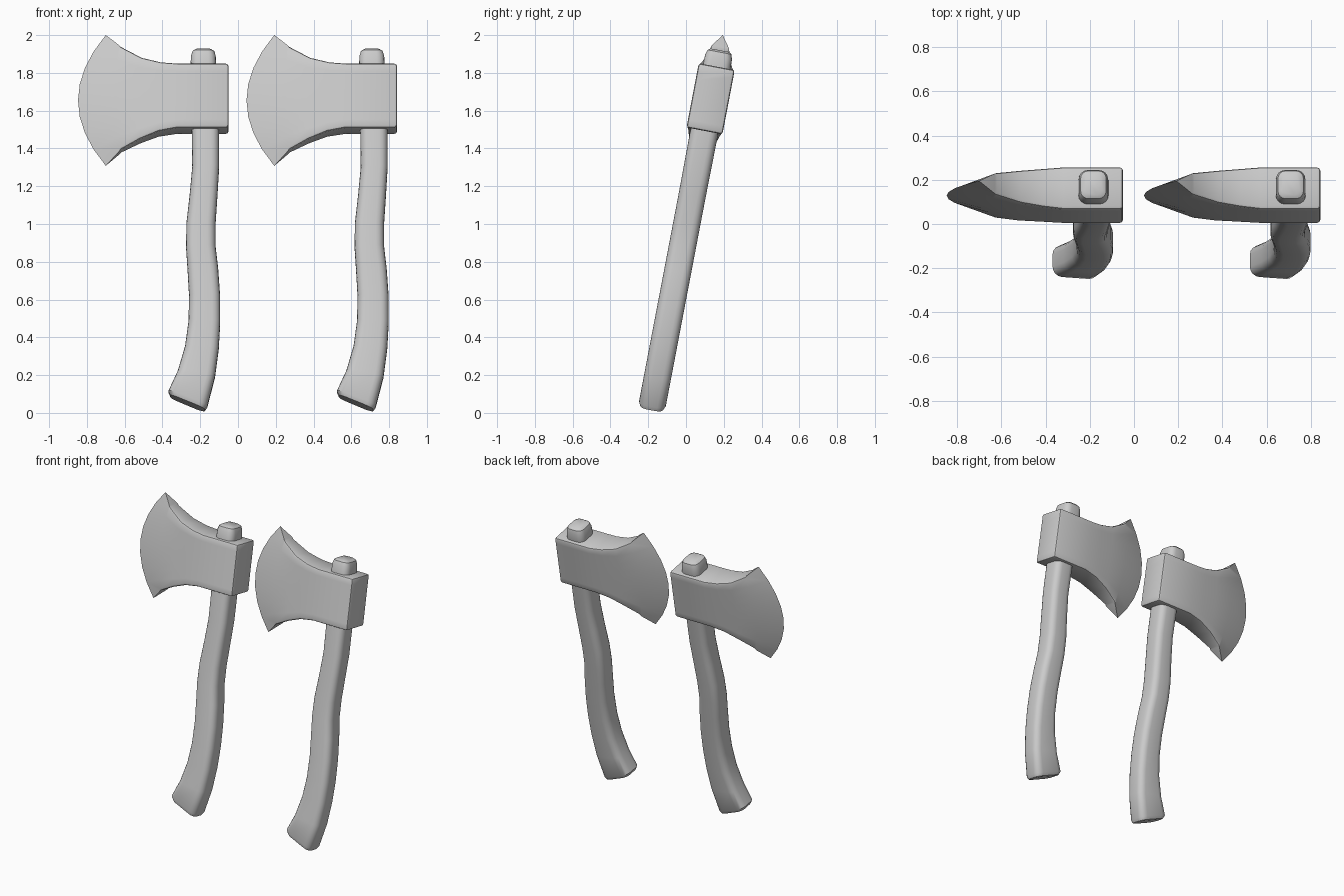
import bpy, bmesh, math

if "Cube" in bpy.data.objects:
    bpy.data.objects.remove(bpy.data.objects["Cube"])

TILT = math.radians(10.8)   # both axes lean back
BASE_Y = -0.187
SPACING = 0.892


def loft(name, rings, caps):
    """Skin a list of equal-length rings; caps lists the ring indices to close."""
    bm = bmesh.new()
    vr = [[bm.verts.new((x, y, z / math.cos(TILT))) for x, y, z in r] for r in rings]
    n = len(rings[0])
    for a, b in zip(vr, vr[1:]):
        for i in range(n):
            bm.faces.new((a[i], a[(i + 1) % n], b[(i + 1) % n], b[i]))
    for c in caps:
        bm.faces.new(vr[c])
    bmesh.ops.remove_doubles(bm, verts=bm.verts, dist=1e-5)
    bmesh.ops.dissolve_degenerate(bm, edges=bm.edges, dist=1e-5)
    bmesh.ops.recalc_face_normals(bm, faces=bm.faces)
    return bm


def finish(name, bm):
    me = bpy.data.meshes.new(name)
    bm.to_mesh(me)
    bm.free()
    for side, dx in (("left", 0), ("right", SPACING)):
        ob = bpy.data.objects.new(f"{side}_{name}", me)
        bpy.context.collection.objects.link(ob)
        ob.location = (dx, BASE_Y, 0)
        ob.rotation_euler = (-TILT, 0, 0)
    bpy.ops.object.select_all(action='DESELECT')
    ob.select_set(True)
    bpy.context.view_layer.objects.active = ob
    bpy.ops.object.shade_smooth_by_angle(angle=math.radians(35))


# Axe head: columns of (x top, z top, x bottom, z bottom, half thickness, bulge)
columns = [
    (-0.05, 1.833, -0.05, 1.493, 0.097, 0),
    (-0.32, 1.833, -0.32, 1.493, 0.097, 0),
    (-0.41, 1.842, -0.42, 1.476, 0.088, 0),
    (-0.51, 1.868, -0.52, 1.437, 0.075, 0.01),
    (-0.62, 1.930, -0.62, 1.385, 0.052, 0.045),
    (-0.70, 2.000, -0.70, 1.308, 0.0, 0.147),
]
ROWS = 8
rings = []
for xt, zt, xb, zb, h, bulge in columns:
    pts = []
    for i in range(ROWS + 1):
        t = i / ROWS
        x = xt + (xb - xt) * t - bulge * 4 * t * (1 - t)
        pts.append((x, zt + (zb - zt) * t))
    rings.append([(x, -h, z) for x, z in pts] + [(x, h, z) for x, z in reversed(pts)])
head = loft("axe_head", rings, [0])
hard = [e for e in head.edges if len(e.link_faces) == 2
        and e.calc_face_angle() > math.radians(50)
        and min(v.co.x for v in e.verts) > -0.63]
bmesh.ops.bevel(head, geom=hard, offset=0.014, segments=2, profile=0.5,
                affect='EDGES', clamp_overlap=True)
finish("axe_head", head)

# Handle: stations of (x left, z left, x right, z right, half depth)
stations = [
    (-0.335, 0.075, -0.193, 0.016, 0.045),
    (-0.358, 0.088, -0.176, 0.014, 0.063),
    (-0.368, 0.112, -0.163, 0.032, 0.072),
    (-0.318, 0.220, -0.122, 0.190, 0.072),
    (-0.280, 0.350, -0.102, 0.340, 0.072),
    (-0.262, 0.480, -0.094, 0.480, 0.072),
    (-0.259, 0.620, -0.095, 0.620, 0.072),
    (-0.267, 0.760, -0.105, 0.760, 0.072),
    (-0.275, 0.880, -0.119, 0.880, 0.072),
    (-0.273, 1.000, -0.119, 1.000, 0.072),
    (-0.256, 1.150, -0.109, 1.150, 0.072),
    (-0.242, 1.300, -0.100, 1.300, 0.073),
    (-0.245, 1.500, -0.100, 1.500, 0.074),
    (-0.251, 1.840, -0.116, 1.840, 0.074),
    (-0.249, 1.885, -0.118, 1.885, 0.072),
    (-0.241, 1.910, -0.126, 1.910, 0.064),
    (-0.225, 1.920, -0.142, 1.920, 0.050),
]


def section(xl, zl, xr, zr, hd, seg=4):
    """Rounded rectangle spanning the left and right points."""
    w = (xr - xl) / 2
    r = 0.6 * min(hd, w)
    ring = []
    for k, (sx, sy) in enumerate(((1, 1), (-1, 1), (-1, -1), (1, -1))):
        for j in range(seg + 1):
            a = math.pi / 2 * (k + j / seg)
            u = sx * (w - r) + r * math.cos(a)
            t = (u / w + 1) / 2
            ring.append((xl + (xr - xl) * t, sy * (hd - r) + r * math.sin(a),
                         zl + (zr - zl) * t))
    return ring


finish("handle", loft("handle", [section(*s) for s in stations], [0, -1]))
